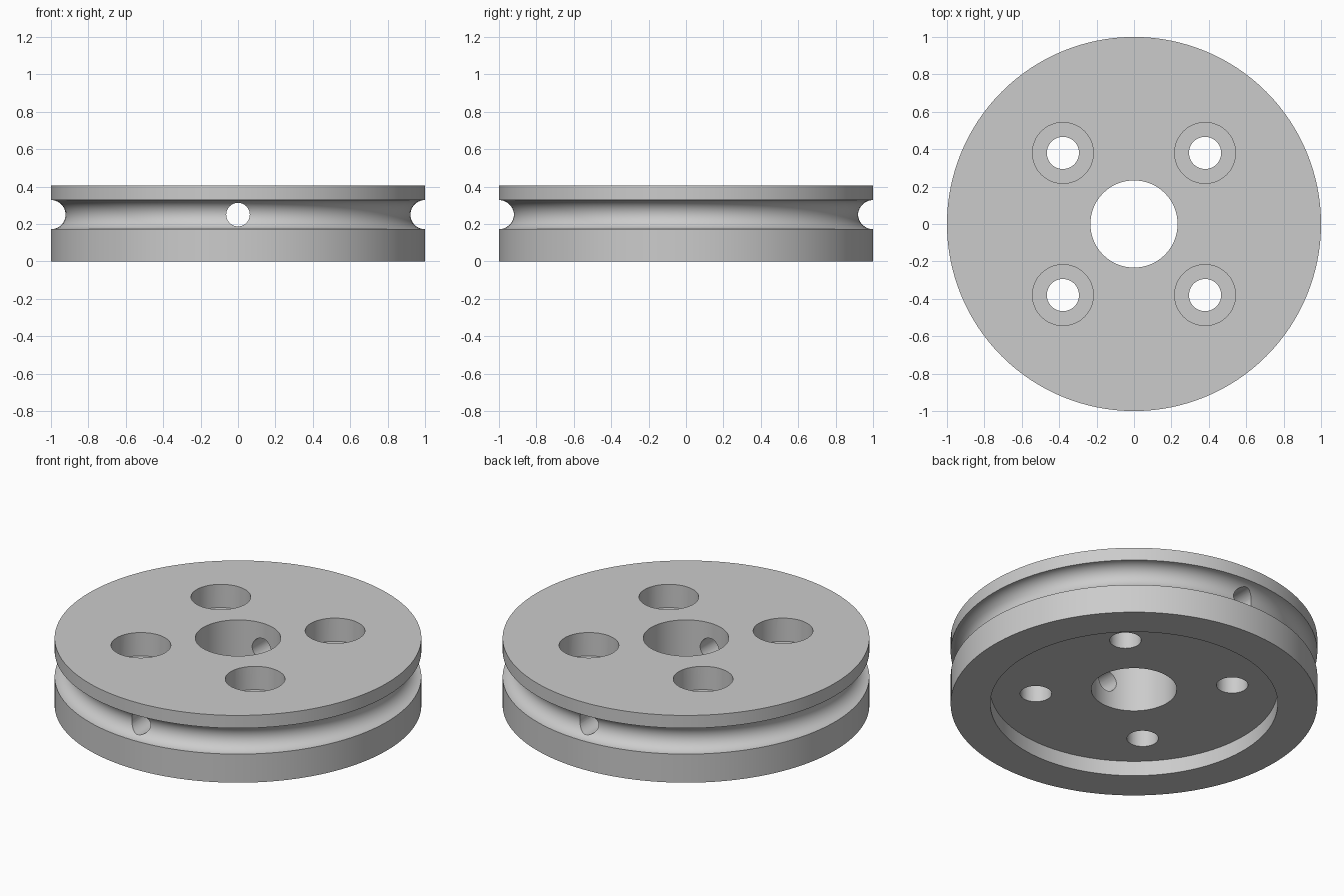
import bpy
import bmesh
import math
from mathutils import Matrix, Vector

if "Cube" in bpy.data.objects:
    bpy.data.objects.remove(bpy.data.objects["Cube"], do_unlink=True)

HEIGHT = 0.405
RADIUS = 1.0
BORE = 0.233
RECESS_RADIUS, RECESS_DEPTH = 0.784, 0.09
GROOVE_Z, GROOVE_RADIUS = 0.25, 0.078
BOLT_OFFSET, BOLT_RADIUS = 0.38, 0.086
SINK_RADIUS, SINK_DEPTH = 0.163, 0.14
PIN_RADIUS = 0.063
SEGMENTS = 128

metal = bpy.data.materials.new("plain grey metal")
grey = (0.6, 0.6, 0.6, 1.0)
metal.diffuse_color = grey
metal.use_nodes = True
metal.node_tree.nodes["Principled BSDF"].inputs["Base Color"].default_value = grey


def add_object(name, bm):
    bmesh.ops.recalc_face_normals(bm, faces=bm.faces)
    mesh = bpy.data.meshes.new(name)
    bm.to_mesh(mesh)
    bm.free()
    mesh.materials.append(metal)
    obj = bpy.data.objects.new(name, mesh)
    bpy.context.collection.objects.link(obj)
    return obj


def lathe(name, profile):
    """Spin a closed (radius, z) outline around the z axis."""
    bm = bmesh.new()
    verts = [bm.verts.new((r, 0, z)) for r, z in profile]
    edges = [bm.edges.new((a, b)) for a, b in zip(verts, verts[1:] + verts[:1])]
    bmesh.ops.spin(bm, geom=verts + edges, cent=(0, 0, 0), axis=(0, 0, 1),
                   angle=math.tau, steps=SEGMENTS, use_merge=True)
    bmesh.ops.remove_doubles(bm, verts=bm.verts, dist=1e-5)
    return add_object(name, bm)


def cut_cylinder(target, name, radius, start, end):
    """Drill a round hole between two points."""
    start, end = Vector(start), Vector(end)
    axis = end - start
    bm = bmesh.new()
    turn = axis.to_track_quat("Z", "Y").to_matrix().to_4x4()
    bmesh.ops.create_cone(bm, cap_ends=True, segments=48, radius1=radius,
                          radius2=radius, depth=axis.length,
                          matrix=Matrix.Translation((start + end) / 2) @ turn)
    cutter = add_object(name, bm)
    cutter.hide_render = True
    bpy.context.view_layer.objects.active = target
    mod = target.modifiers.new(name, "BOOLEAN")
    mod.operation = "DIFFERENCE"
    mod.solver = "EXACT"
    mod.object = cutter
    bpy.ops.object.modifier_apply(modifier=mod.name)
    bpy.data.objects.remove(cutter, do_unlink=True)


# Wheel outline: recessed underside, rounded rim groove, flat top, centre bore
groove = [(RADIUS - GROOVE_RADIUS * math.sin(a), GROOVE_Z - GROOVE_RADIUS * math.cos(a))
          for a in (math.pi * i / 20 for i in range(21))]
wheel = lathe("pulley_wheel",
              [(BORE, RECESS_DEPTH), (RECESS_RADIUS, RECESS_DEPTH), (RECESS_RADIUS, 0),
               (RADIUS, 0)] + groove + [(RADIUS, HEIGHT), (BORE, HEIGHT)])

# Four counterbored bolt holes
for sx in (-1, 1):
    for sy in (-1, 1):
        x, y = sx * BOLT_OFFSET, sy * BOLT_OFFSET
        cut_cylinder(wheel, "bolt_hole", BOLT_RADIUS, (x, y, -0.1), (x, y, HEIGHT + 0.1))
        cut_cylinder(wheel, "counterbore", SINK_RADIUS,
                     (x, y, HEIGHT - SINK_DEPTH), (x, y, HEIGHT + 0.1))

# Cross hole from front to back through the groove and bore
cut_cylinder(wheel, "cross_hole", PIN_RADIUS, (0, -1.2, GROOVE_Z), (0, 1.2, GROOVE_Z))

# Smooth round walls with crisp edges
bpy.ops.object.select_all(action="DESELECT")
wheel.select_set(True)
bpy.context.view_layer.objects.active = wheel
bpy.ops.object.shade_smooth_by_angle(angle=math.radians(30))
